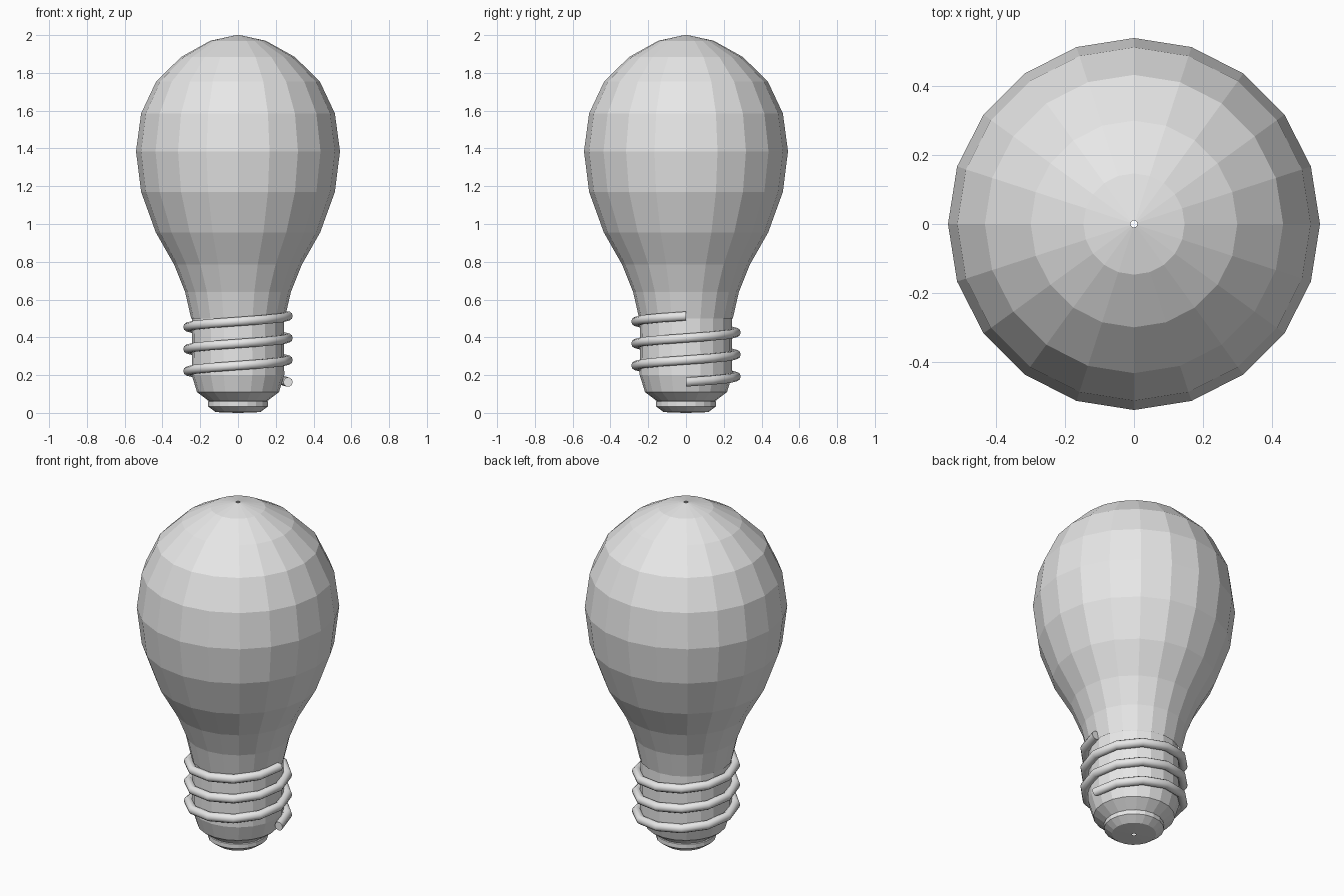
import bpy, bmesh, math
from mathutils import Vector

if "Cube" in bpy.data.objects:
    bpy.data.objects.remove(bpy.data.objects["Cube"])

grey = bpy.data.materials.new("light_grey")
grey.diffuse_color = (0.8, 0.8, 0.8, 1)
grey.use_nodes = True
grey.node_tree.nodes["Principled BSDF"].inputs["Base Color"].default_value = grey.diffuse_color


def finish(name, bm):
    bmesh.ops.recalc_face_normals(bm, faces=bm.faces)
    mesh = bpy.data.meshes.new(name)
    bm.to_mesh(mesh)
    bm.free()
    mesh.materials.append(grey)
    obj = bpy.data.objects.new(name, mesh)
    bpy.context.collection.objects.link(obj)
    return obj


def bridge(bm, rings):
    for a, b in zip(rings, rings[1:]):
        n = len(a)
        for i in range(n):
            j = (i + 1) % n
            bm.faces.new((a[i], a[j], b[j], b[i]))


def lathe(name, profile, sides=20):
    """Revolve (radius, height) points around z."""
    bm = bmesh.new()
    rings = []
    for r, z in profile:
        angles = [math.tau * i / sides for i in range(sides)]
        rings.append([bm.verts.new((r * math.cos(a), r * math.sin(a), z))
                      for a in angles])
    bridge(bm, rings)
    return finish(name, bm)


def coil(name, radius, wire, z0, z1, turns, steps=12, sides=10):
    """Sweep a round wire along a rising helix, with capped ends."""
    bm = bmesh.new()
    rings = []
    total = turns * steps
    for k in range(total + 1):
        a = math.tau * k / steps
        out = Vector((math.cos(a), math.sin(a), 0))
        centre = out * radius + Vector((0, 0, z0 + (z1 - z0) * k / total))
        ring = []
        for i in range(sides):
            t = math.tau * i / sides
            ring.append(bm.verts.new(
                centre + wire * (out * math.cos(t) + Vector((0, 0, math.sin(t))))))
        rings.append(ring)
    bridge(bm, rings)
    bm.faces.new(rings[0])
    bm.faces.new(rings[-1])
    obj = finish(name, bm)
    # Round the wire but keep its end caps crisp
    for p in obj.data.polygons:
        p.use_smooth = len(p.vertices) == 4
    return obj


# Glass envelope, with a pinhole at the tip
lathe("glass_bulb", [(0.248, 0.50), (0.28, 0.64), (0.338, 0.785), (0.435, 0.955),
                     (0.513, 1.17), (0.54, 1.385), (0.513, 1.585), (0.433, 1.755),
                     (0.30, 1.885), (0.147, 1.97), (0.01, 2.0)])

# Metal base sleeve, tapering in at the bottom
lathe("base_sleeve", [(0.235, 0.52), (0.243, 0.50), (0.245, 0.20), (0.217, 0.11),
                      (0.155, 0.063)])

# Contact disc under the base
lathe("contact_disc", [(0.14, 0.068), (0.16, 0.06), (0.16, 0.035), (0.118, 0.004),
                       (0.01, 0.0)])

# Screw thread wound around the sleeve
coil("screw_thread", 0.265, 0.025, 0.163, 0.513, 3)
